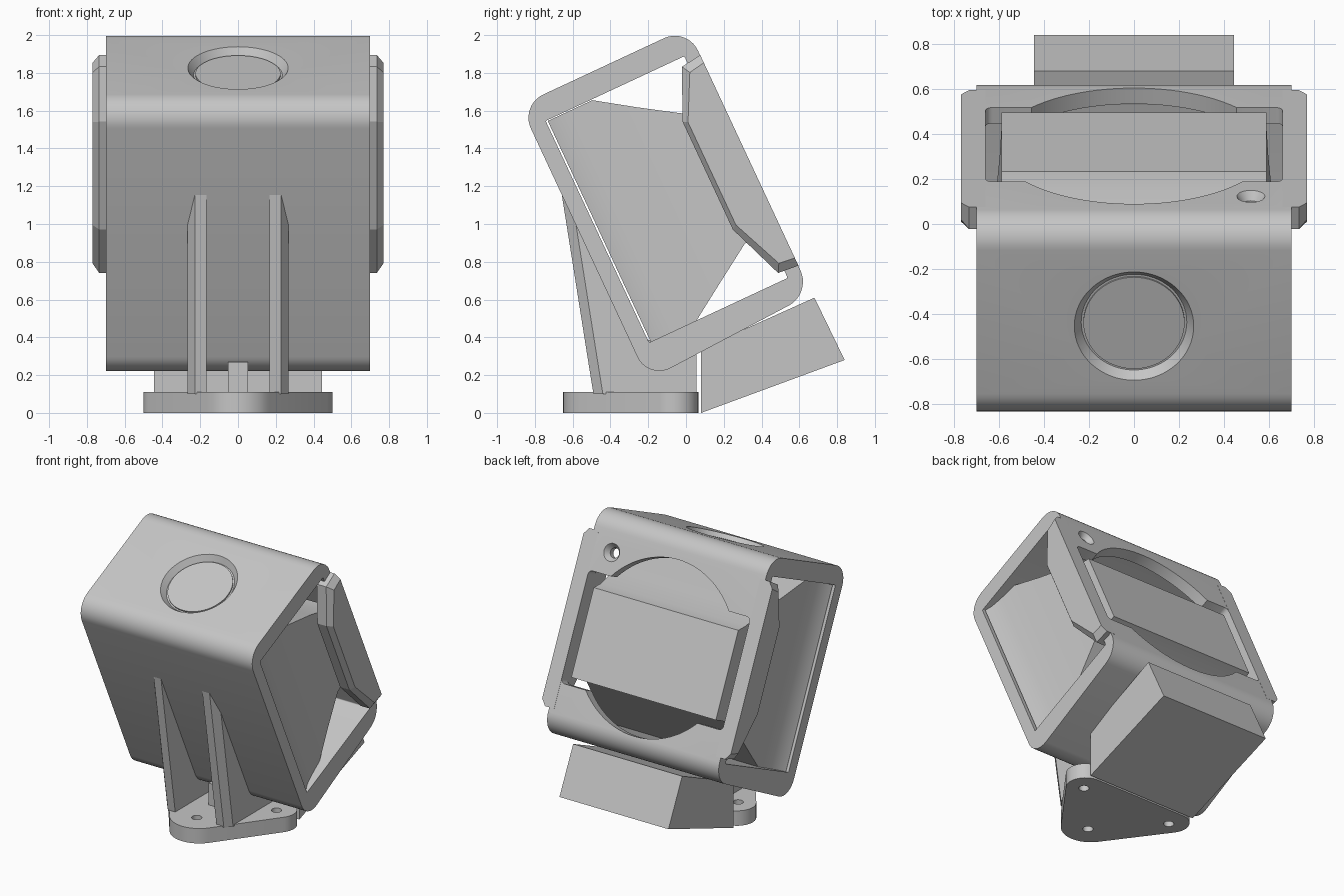
import bpy, bmesh, math
from mathutils import Matrix, Vector

TILT = Matrix.Rotation(math.radians(25), 4, 'X')
FLAT = Matrix.Identity(4)

cube = bpy.data.objects.get("Cube")
if cube:
    bpy.data.objects.remove(cube)

grey = bpy.data.materials.new("light_grey")
grey.use_nodes = True
colour = (0.56, 0.56, 0.56, 1)
grey.diffuse_color = colour
grey.node_tree.nodes["Principled BSDF"].inputs["Base Color"].default_value = colour


def finish(name, bm, frame=FLAT):
    bmesh.ops.recalc_face_normals(bm, faces=bm.faces)
    bm.transform(frame)
    mesh = bpy.data.meshes.new(name)
    bm.to_mesh(mesh)
    bm.free()
    mesh.materials.append(grey)
    obj = bpy.data.objects.new(name, mesh)
    bpy.context.collection.objects.link(obj)
    return obj


def loft(name, sections, frame=FLAT, mirror=False, ring=False):
    """Skin equal-length loops; mirrored across x if asked, closed as a ring if asked."""
    bm = bmesh.new()
    for side in ((1, -1) if mirror else (1,)):
        loops = [[bm.verts.new((side * p[0], p[1], p[2])) for p in s] for s in sections]
        n = len(loops[0])
        pairs = list(zip(loops, loops[1:]))
        if ring:
            pairs.append((loops[-1], loops[0]))
        for a, b in pairs:
            for i in range(n):
                j = (i + 1) % n
                bm.faces.new((a[i], a[j], b[j], b[i]))
        if not ring:
            bm.faces.new(loops[0])
            bm.faces.new(loops[-1])
    return finish(name, bm, frame)


def prism_x(name, outline, x0, x1):
    return loft(name, [[(x, y, z) for y, z in outline] for x in (x0, x1)])


def rounded(a0, b0, a1, b1, r, steps=10):
    """Rounded rectangle outline."""
    pts = []
    corners = ((a1 - r, b1 - r), (a0 + r, b1 - r), (a0 + r, b0 + r), (a1 - r, b0 + r))
    for k, (a, b) in enumerate(corners):
        for i in range(steps + 1):
            t = math.pi / 2 * (k + i / steps)
            pts.append((a + r * math.cos(t), b + r * math.sin(t)))
    return pts


def circle_loft(name, rings, axis, frame=FLAT, n=64):
    """Rings are (centre, radius), lying square to the axis."""
    rot = Vector(axis).to_track_quat('Z', 'Y')
    angles = [2 * math.pi * i / n for i in range(n)]
    return loft(name, [[Vector(c) + rot @ Vector((r * math.cos(t), r * math.sin(t), 0))
                        for t in angles] for c, r in rings], frame)


def cut(obj, cutters):
    for c in cutters:
        c.hide_render = True
        mod = obj.modifiers.new("cut", 'BOOLEAN')
        mod.operation, mod.solver, mod.object = 'DIFFERENCE', 'EXACT', c
    bpy.context.view_layer.update()
    mesh = bpy.data.meshes.new_from_object(obj.evaluated_get(bpy.context.evaluated_depsgraph_get()))
    obj.modifiers.clear()
    obj.data = mesh
    for c in cutters:
        bpy.data.objects.remove(c)


def smooth(obj, angle=30):
    obj.data.shade_smooth()
    obj.data.set_sharp_from_angle(angle=math.radians(angle))


# Housing: tilted sleeve, open at both sides, floor thinning towards the back
outer = [(u, v + 0.05 * (u + 0.105) if v < 1 else v)
         for u, v in rounded(-0.108, 0.243, 0.868, 1.847, 0.135)]
inner = rounded(-0.02, 0.42, 0.79, 1.715, 0.008)
housing = loft("housing", [[(x, y, z) for y, z in o] for x, o in
                           ((0.7, outer), (-0.7, outer), (-0.7, inner), (0.7, inner))],
               TILT, ring=True)
window = loft("window_cutter", [[(x, u, v) for x, v in rounded(-0.66, 0.635, 0.66, 1.415, 0.03, 4)]
                                for u in (0.68, 1)], TILT)
port = circle_loft("port_cutter", [((0, 0.7, 1.04), 0.61), ((0, 1, 1.04), 0.61)], (0, 1, 0), TILT, 96)
dish = circle_loft("dish_cutter", [((0, 0.36, 1.805), 0.235), ((0, 0.36, 1.85), 0.268)], (0, 0, 1), TILT)
screw = circle_loft("screw_cutter", [((0.52, 0.7, 1.57), 0.035), ((0.52, 0.83, 1.57), 0.035),
                                     ((0.52, 0.873, 1.57), 0.066)], (0, 1, 0), TILT, 32)
cut(housing, [window, port, dish, screw])
smooth(housing)

# Round lens disc in the top dish
lens = circle_loft("top_lens", [((0, 0.36, 1.78), 0.225), ((0, 0.36, 1.815), 0.225)], (0, 0, 1), TILT)
smooth(lens)

# Side flanges of the back cover, chamfered on the outside
wide = [(0.869, 0.455), (0.869, 1.685), (0.755, 1.67), (0.635, 1.405), (0.635, 0.775), (0.755, 0.465)]
slim = [(0.869, 0.5), (0.869, 1.64), (0.78, 1.625), (0.66, 1.39), (0.66, 0.79), (0.78, 0.51)]
loft("side_flanges", [[(x, u, v) for u, v in o] for x, o in
                      ((0.66, wide), (0.735, wide), (0.77, slim))], TILT, mirror=True)

# Inner unit: body with flared sides, tapering to its rear block
stations = ((-0.01, 0.685, 0.415, 1.71), (0.04, 0.662, 0.415, 1.71), (0.12, 0.645, 0.415, 1.71),
            (0.25, 0.628, 0.415, 1.71), (0.45, 0.61, 0.545, 1.575), (0.66, 0.597, 0.68, 1.44),
            (0.79, 0.59, 0.69, 1.345), (0.868, 0.59, 0.69, 1.31))
unit = loft("inner_unit", [[(-w, u, lo), (w, u, lo), (w, u, hi), (-w, u, hi)]
                           for u, w, lo, hi in stations], TILT)
smooth(unit, 25)

# Counterweight block behind the stand
prism_x("rear_block", [(0.08, 0), (0.08, 0.34), (0.68, 0.61), (0.84, 0.28)], -0.445, 0.445)

# Stand ribs with a flat front and a chamfered outer edge
levels = ((0.1, -0.49, 0.055), (0.33, -0.527, 0.055), (0.4, -0.538, -0.26),
          (1.0, -0.633, -0.55), (1.17, -0.66, -0.64))
sections = []
for z, front, back in levels:
    drop = min(0.05, back - front)
    edge = 0.228 + drop * 0.8
    sections.append([(0.168, front, z), (0.228, front, z), (edge, front + drop, z),
                     (edge, back + 0.001, z), (0.168, back + 0.001, z)])
loft("stand_ribs", sections, mirror=True)

# Small stop between the ribs
prism_x("stop_post", [(-0.27, 0.1), (-0.27, 0.27), (-0.14, 0.27), (-0.14, 0.1)], -0.053, 0.053)

# Base plate: rounded triangle with three screw holes
outline = []
for cx, cy, r, a0, a1 in ((0, -0.45, 0.2, 215, 325), (0.37, -0.065, 0.13, -35, 90), (-0.37, -0.065, 0.13, 90, 215)):
    for i in range(13):
        t = math.radians(a0 + (a1 - a0) * i / 12)
        outline.append((cx + r * math.cos(t), cy + r * math.sin(t)))
base = loft("base_plate", [[(x, y, z) for x, y in outline] for z in (0, 0.11)])
cut(base, [circle_loft("hole_cutter", [((x, y, -0.1), 0.035), ((x, y, 0.2), 0.035)], (0, 0, 1), FLAT, 24)
           for x, y in ((0, -0.48), (0.37, -0.08), (-0.37, -0.08))])
smooth(base)
